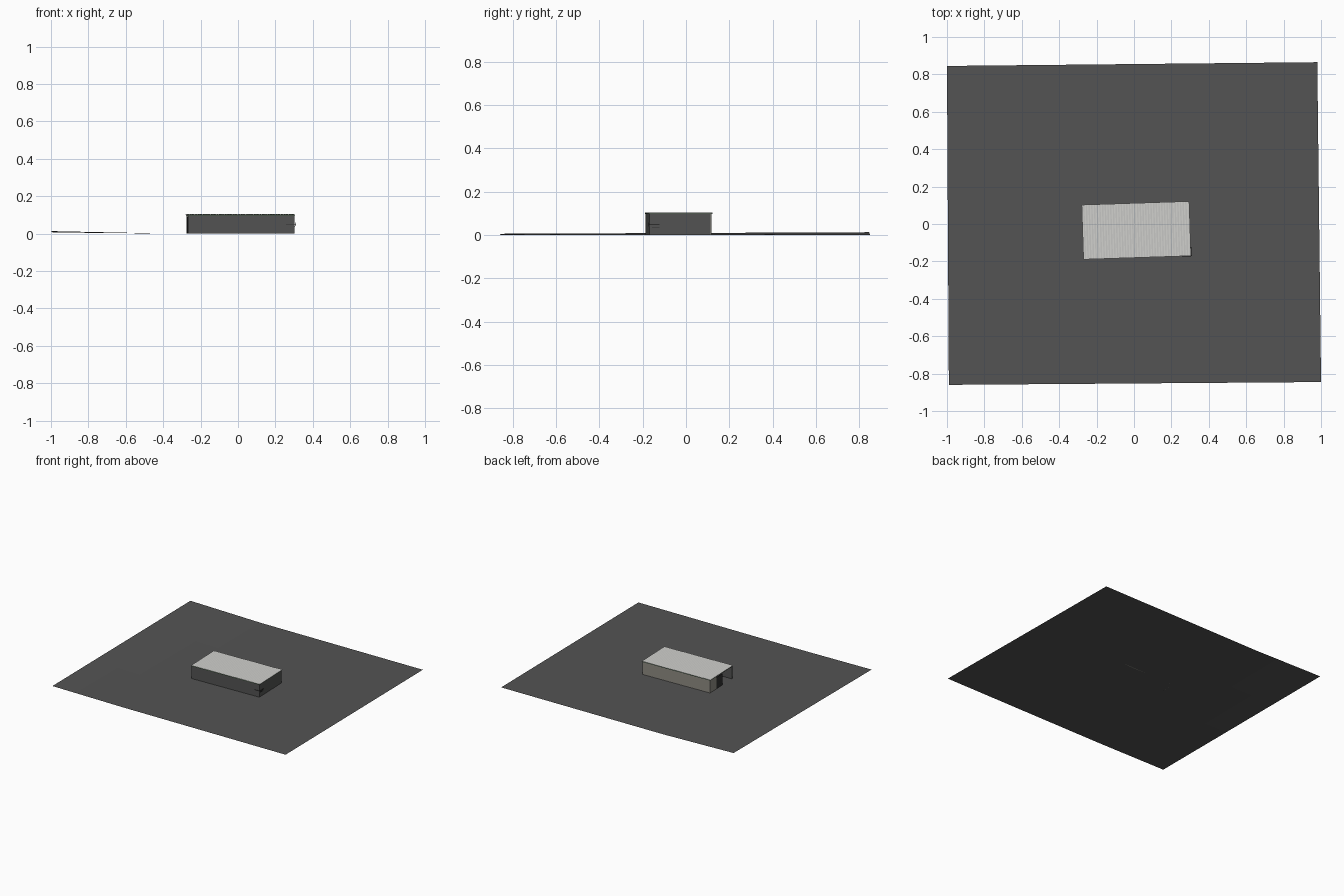
import bpy, bmesh, math
from mathutils import Matrix, Vector

if "Cube" in bpy.data.objects:
    bpy.data.objects.remove(bpy.data.objects["Cube"])


def mat(name, rgb):
    m = bpy.data.materials.new(name)
    m.diffuse_color = (*rgb, 1)
    m.use_nodes = True
    m.node_tree.nodes["Principled BSDF"].inputs["Base Color"].default_value = m.diffuse_color
    return m


ASPHALT = mat("asphalt grey", (0.088, 0.088, 0.088))
DARK = mat("dark wall grey", (0.085, 0.087, 0.085))
PALE = mat("pale wall", (0.27, 0.26, 0.225))
ROOF = mat("roof light grey", (0.62, 0.62, 0.60))
GREEN = mat("trim dark green", (0.04, 0.075, 0.04))
BLACK = mat("door black", (0.03, 0.03, 0.03))

# building frame: slightly turned on the site
SITE = Matrix.Translation((0.0125, -0.034, 0)) @ Matrix.Rotation(math.radians(1.9), 4, 'Z')
HX, HY, H, T = 0.284, 0.143, 0.098, 0.005


def finish(name, bm, mats, world=SITE):
    me = bpy.data.meshes.new(name)
    bm.to_mesh(me)
    bm.free()
    for m in mats:
        me.materials.append(m)
    ob = bpy.data.objects.new(name, me)
    ob.matrix_world = world
    bpy.context.collection.objects.link(ob)
    return ob


def box(name, lo, hi, m):
    lo, hi = Vector(lo), Vector(hi)
    bm = bmesh.new()
    bmesh.ops.create_cube(bm, size=1)
    for v in bm.verts:
        v.co = Vector([a + (c + 0.5) * (b - a) for a, b, c in zip(lo, hi, v.co)])
    return finish(name, bm, [m])


# ground sheet, rising gently to the left and back
bm = bmesh.new()
bmesh.ops.create_grid(bm, x_segments=10, y_segments=10, size=1)
a, b, c, d = [Vector(p) for p in ((-0.99, -0.86), (1, -0.845), (0.98, 0.865), (-1, 0.845))]
for v in bm.verts:
    u, w = (v.co.x + 1) / 2, (v.co.y + 1) / 2
    p = a.lerp(b, u).lerp(d.lerp(c, u), w)
    rise = max(0, (-p.x - 0.4) / 0.6)
    v.co = (p.x, p.y, rise * (0.006 + 0.007 * w))
finish("ground", bm, [ASPHALT], Matrix())

# walls: dark front and right, pale back, partly open left end
box("front_wall", (-HX, -HY, 0), (HX, -HY + T, H), DARK)
box("right_wall", (HX - T, -HY + T, 0), (HX, HY - T, H), DARK)
box("back_wall", (-HX, HY - T, 0), (HX, HY, H), PALE)
box("left_wall", (-HX, 0.06, 0), (-HX + T, HY - T, H), PALE)
box("left_door", (-HX, -0.02, 0), (-HX + T, 0.06, H - 0.01), BLACK)

# green trim under the roof
for s, n in ((-1, "front"), (1, "back")):
    y = s * (HY + 0.001)
    box(n + "_trim", (-HX, y - 0.002, H - 0.001), (HX, y + 0.002, H + 0.003), GREEN)
for s, n in ((-1, "left"), (1, "right")):
    x = s * (HX + 0.001)
    box(n + "_trim", (x - 0.002, -HY, H - 0.001), (x + 0.002, HY, H + 0.003), GREEN)

# ribbed roof sheet
bm = bmesh.new()
N, RX, RY = 80, 0.2875, 0.146
prev = None
for i in range(N + 1):
    x, z = -RX + 2 * RX * i / N, H + 0.004 + 0.0015 * (i % 2)
    row = [bm.verts.new((x, y, z)) for y in (-RY, RY)]
    if prev:
        bm.faces.new((prev[0], row[0], row[1], prev[1]))
    prev = row
roof = finish("roof", bm, [ROOF])
mod = roof.modifiers.new("thickness", 'SOLIDIFY')
mod.thickness = 0.002

# small pipe bracket at the front right corner
R = 0.0015
box("front_pipe", (0.24, -HY - 0.005, 0.048), (HX + 0.010, -HY - 0.002, 0.051), BLACK)
box("corner_pipe", (HX + 0.005, -HY - 0.005, 0.040), (HX + 0.008, -HY - 0.002, 0.058), BLACK)
box("side_pipe", (HX + 0.004, -HY, 0.048), (HX + 0.007, -HY + 0.045, 0.051), BLACK)
box("side_pipe_lower", (HX + 0.001, -HY + 0.01, 0.034), (HX + 0.004, -HY + 0.045, 0.037), BLACK)
